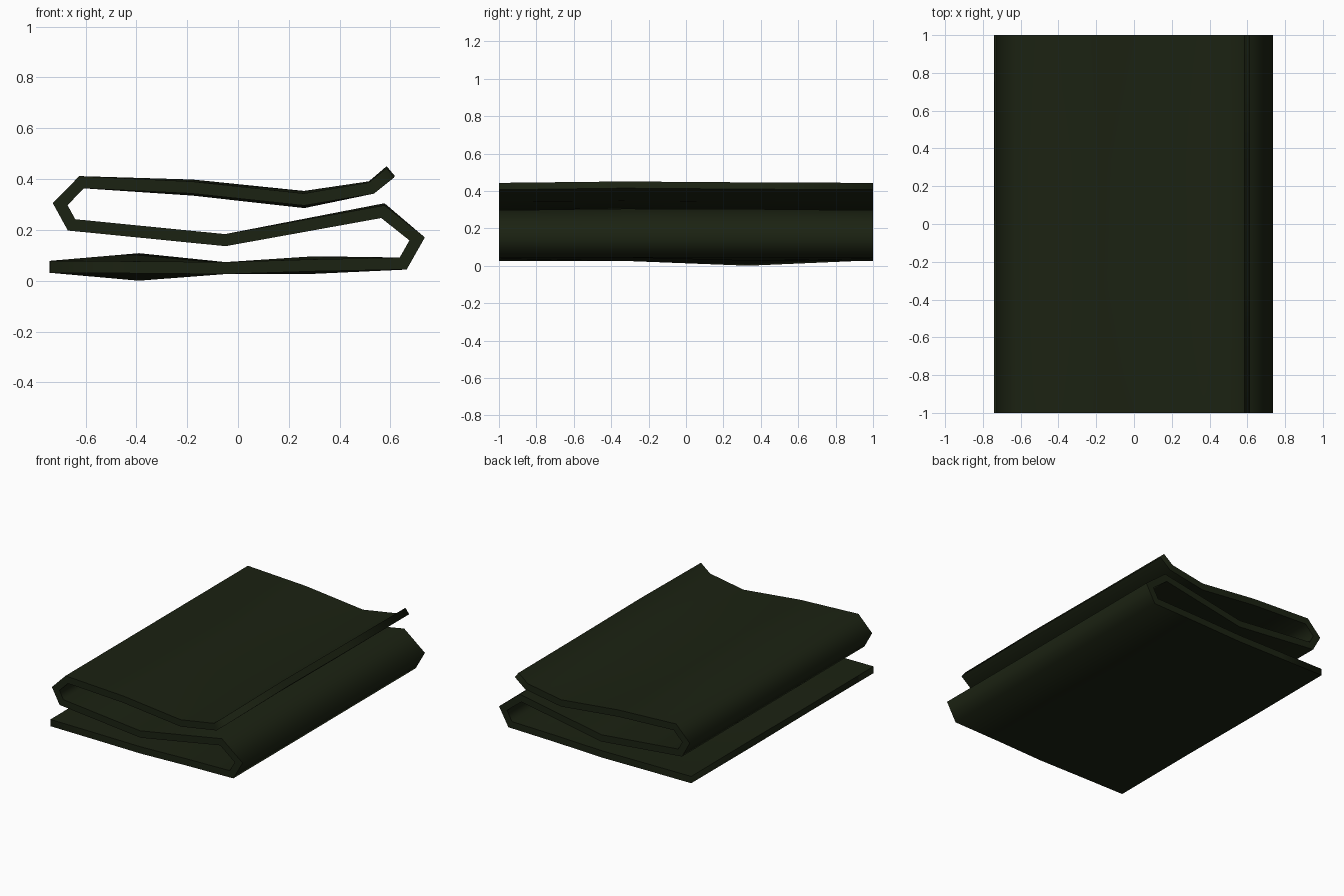
import bpy, bmesh
from mathutils import Vector

if "Cube" in bpy.data.objects:
    bpy.data.objects.remove(bpy.data.objects["Cube"])

# Centreline of the folded cloth, seen from the front (x, z)
PATH = [(-.74, .055), (-.39, .053), (-.05, .05), (.3, .061), (.65, .068),
        (.705, .165), (.57, .272), (-.05, .16), (-.655, .22), (-.70, .302),
        (-.615, .388), (-.18, .367), (.26, .32), (.525, .365), (.60, .425)]
ROWS = [-1, -1 / 3, 1 / 3, 1]
HALF = .0235
# Gentle lift of single points on the two middle rows: index -> (row 1, row 2)
WAVE = {1: (.032, -.029), 3: (.012, -.01), 6: (.008, .006), 11: (.008, -.008),
        12: (.01, -.01), 13: (.004, .0), 14: (.008, .003)}


def offset(pts, d):
    """Parallel line at distance d with mitred corners."""
    out = []
    for i, p in enumerate(pts):
        a = (p - pts[i - 1]).normalized() if i else None
        b = (pts[i + 1] - p).normalized() if i < len(pts) - 1 else None
        a, b = a or b, b or a
        t = (a + b).normalized()
        out.append(p + Vector((-t.y, t.x)) * d / t.dot(a))
    return out


bm = bmesh.new()
loops = []
for r, y in enumerate(ROWS):
    pts = [Vector((x, z + (WAVE.get(i, (0, 0))[r - 1] if r in (1, 2) else 0)))
           for i, (x, z) in enumerate(PATH)]
    ring = offset(pts, HALF) + offset(pts, -HALF)[::-1]
    loops.append([bm.verts.new((p.x, y, p.y)) for p in ring])

# Cloth faces plus the strip closing both free edges
n, m = len(PATH), 2 * len(PATH)
rim = set()
for a, b in zip(loops, loops[1:]):
    for i in range(m):
        j = (i + 1) % m
        f = bm.faces.new((a[i], a[j], b[j], b[i]))
        if i in (n - 1, m - 1):
            rim.add(f)
# Front and back thickness strips
for ring in (loops[0], loops[-1]):
    for i in range(n - 1):
        rim.add(bm.faces.new((ring[i], ring[i + 1], ring[m - 2 - i], ring[m - 1 - i])))

bmesh.ops.recalc_face_normals(bm, faces=bm.faces[:])
for f in bm.faces:
    f.smooth = True
for e in bm.edges:
    e.smooth = len({f in rim for f in e.link_faces}) == 1

me = bpy.data.meshes.new("folded_blanket")
bm.to_mesh(me)
bm.free()
ob = bpy.data.objects.new("folded_blanket", me)
bpy.context.collection.objects.link(ob)

mat = bpy.data.materials.new("dark_green_cloth")
mat.diffuse_color = (.011, .016, .006, 1)
mat.use_nodes = True
mat.node_tree.nodes["Principled BSDF"].inputs["Base Color"].default_value = mat.diffuse_color
me.materials.append(mat)
